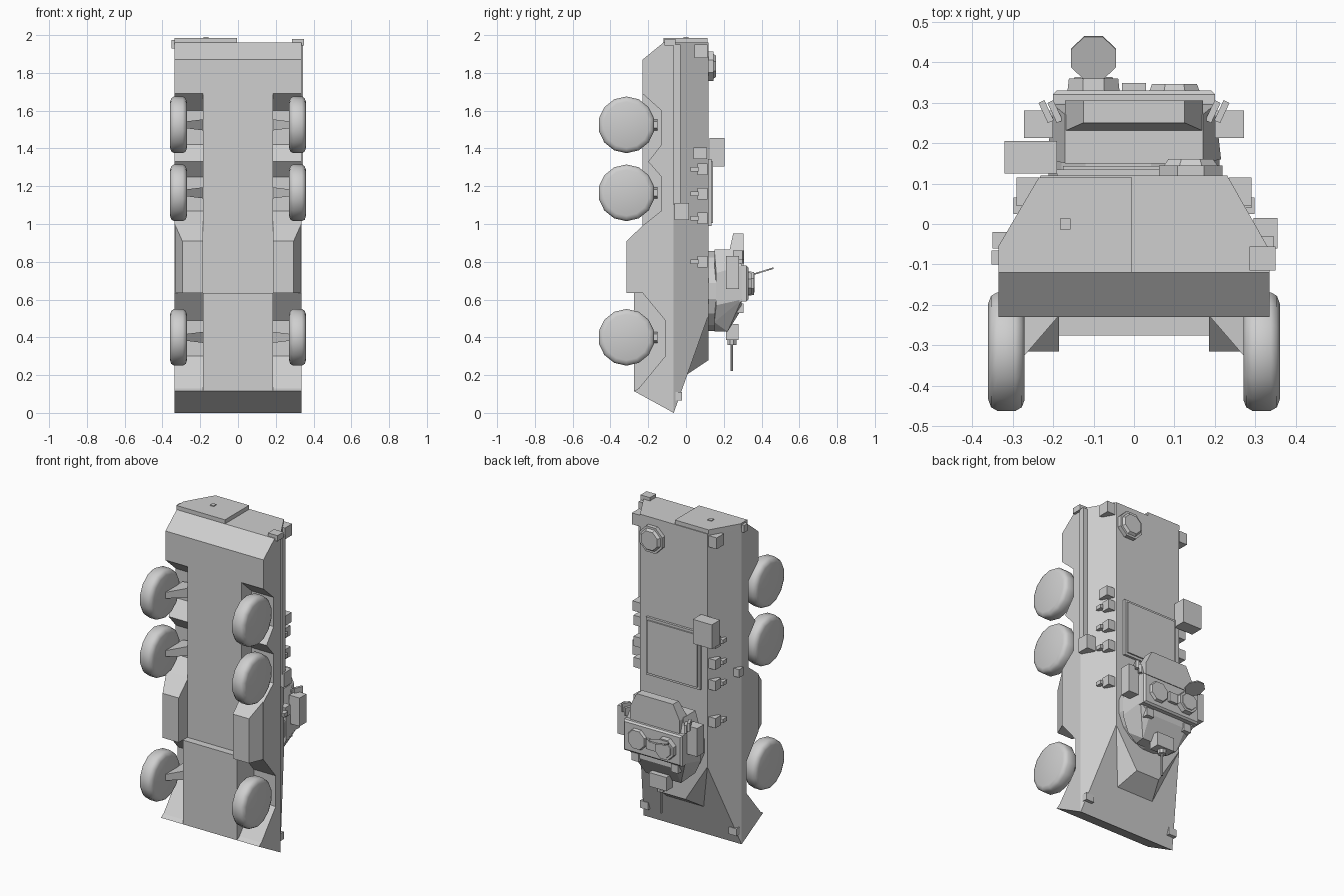
import bpy, bmesh, math
from mathutils import Matrix, Vector

if "Cube" in bpy.data.objects:
    bpy.data.objects.remove(bpy.data.objects["Cube"])

grey = bpy.data.materials.new("plain_grey")
grey.diffuse_color = (0.62, 0.62, 0.62, 1)
grey.use_nodes = True
grey.node_tree.nodes["Principled BSDF"].inputs["Base Color"].default_value = grey.diffuse_color


def finish(name, bm):
    bmesh.ops.recalc_face_normals(bm, faces=bm.faces[:])
    me = bpy.data.meshes.new(name)
    bm.to_mesh(me)
    bm.free()
    me.materials.append(grey)
    ob = bpy.data.objects.new(name, me)
    bpy.context.collection.objects.link(ob)
    return ob


def prism(name, yz, x0, x1):
    """Side profile (y, z) extruded along x."""
    bm = bmesh.new()
    f = bm.faces.new([bm.verts.new((x0, y, z)) for y, z in yz])
    r = bmesh.ops.extrude_face_region(bm, geom=[f])
    bmesh.ops.translate(bm, vec=(x1 - x0, 0, 0),
                        verts=[v for v in r["geom"] if isinstance(v, bmesh.types.BMVert)])
    return finish(name, bm)


def solid(name, pts, mirror=False):
    """Convex solid through points, optionally adding the x-mirrored points."""
    bm = bmesh.new()
    pts = list(pts) + ([(-x, y, z) for x, y, z in pts] if mirror else [])
    r = bmesh.ops.convex_hull(bm, input=[bm.verts.new(p) for p in pts])
    bmesh.ops.delete(bm, geom=list({g for g in r["geom_interior"] + r["geom_unused"]
                                    if isinstance(g, bmesh.types.BMVert)}), context='VERTS')
    bmesh.ops.dissolve_limit(bm, angle_limit=0.01, verts=bm.verts[:], edges=bm.edges[:])
    return finish(name, bm)


def box(name, x, y, z, tilt=0):
    bm = bmesh.new()
    bmesh.ops.create_cube(bm, size=1)
    size = Vector((x[1] - x[0], y[1] - y[0], z[1] - z[0]))
    mid = Vector((x[0] + x[1], y[0] + y[1], z[0] + z[1])) / 2
    bm.transform(Matrix.Translation(mid) @ Matrix.Rotation(tilt, 4, 'Z')
                 @ Matrix.Diagonal((*size, 1)))
    return finish(name, bm)


def pair(name, x, y, z, tilt=0):
    box(name + "_right", x, y, z, tilt)
    box(name + "_left", (-x[1], -x[0]), y, z, -tilt)


def drum(name, mid, r0, r1, depth, n, rot):
    bm = bmesh.new()
    bmesh.ops.create_cone(bm, cap_ends=True, segments=n, radius1=r0, radius2=r1, depth=depth)
    bm.transform(Matrix.Translation(mid) @ rot @ Matrix.Rotation(math.pi / n, 4, 'Z'))
    return finish(name, bm)


UP = Matrix.Rotation(-math.pi / 2, 4, 'X')      # drum axis along +y

# Hull: sloped upper body, central tub, side sponsons with wheel arches
solid("upper_hull", [(.335, -.065, 0), (.335, -.065, 1.96),
                     (.23, .12, .52), (.23, .12, 1.96)], True)
tail = [(-.23, 1.87), (-.12, 1.96), (-.065, 1.96), (-.065, 0), (-.275, .115)]
prism("belly_tub", [(-.275, .635), (-.23, .635)] + tail, -.185, .185)
arches = [(-.25, .13), (-.11, .30), (-.11, .49), (-.23, .635), (-.23, .99), (-.13, 1.07),
          (-.13, 1.25), (-.20, 1.33), (-.13, 1.42), (-.13, 1.60), (-.23, 1.69)]
for s, side in ((1, "right"), (-1, "left")):
    prism("sponson_" + side, arches + tail, s * .185, s * .335)
    solid("side_locker_" + side, [(s * x, y, z) for x, y, z in (
        (.185, -.22, .635), (.335, -.22, .635), (.185, -.22, 1.0), (.335, -.22, 1.0),
        (.185, -.315, .635), (.295, -.315, .635), (.185, -.315, .91), (.295, -.315, .91))])
solid("driver_hood", [(.13, 0, .2), (.08, .12, .28), (.23, .12, .52), (.13, .05, .5)], True)

# Wheels and axle arms
tyre = [(.27, 0), (.27, .122), (.277, .141), (.292, .15), (.338, .15),
        (.353, .141), (.36, .122), (.36, 0)]
for i, zc in enumerate((.40, 1.165, 1.525)):
    for s, side in ((1, "right"), (-1, "left")):
        bm = bmesh.new()
        vs = [bm.verts.new((s * x, -.315, zc + r)) for x, r in tyre]
        es = [bm.edges.new(e) for e in zip(vs, vs[1:])]
        bmesh.ops.spin(bm, geom=vs + es, cent=(0, -.315, zc), axis=(1, 0, 0),
                       angle=2 * math.pi, steps=14)
        bmesh.ops.remove_doubles(bm, verts=bm.verts[:], dist=1e-4)
        wheel = finish(f"wheel_{side}_{i + 1}", bm)
        for o in bpy.context.selected_objects:
            o.select_set(False)
        wheel.select_set(True)
        bpy.context.view_layer.objects.active = wheel
        bpy.ops.object.shade_smooth_by_angle(angle=math.radians(40))
        solid(f"axle_{side}_{i + 1}", [(s * x, y, zc + d * k) for d in (-1, 1) for x, y, k in (
            (.18, -.22, .03), (.18, -.15, .03), (.275, -.33, .018), (.275, -.15, .018))])

# Rear door, handle, lamps and rail
door = [(-.335, -.12), (-.335, -.055), (-.235, .115), (-.005, .115), (-.005, -.12)]
solid("rear_door", [(x, y, z) for x, y in door for z in (1.955, 1.985)])
box("door_handle", (-.183, -.157), (-.013, .013), (1.98, 1.99))
box("rear_lamp_right", (.285, .35), (-.115, -.055), (1.945, 1.98))
box("rear_lamp_left", (-.352, -.32), (-.10, -.065), (1.93, 1.975))
pair("rear_corner_box", (.235, .29), (.045, .115), (1.88, 1.95))
box("side_rail", (.30, .345), (-.065, -.03), (1.1, 1.95))
box("side_box_right", (.295, .355), (-.06, .015), (1.02, 1.11))
box("side_box_left", (-.35, -.31), (-.06, -.02), (1.05, 1.10))
pair("head_lamp", (.275, .33), (-.065, -.022), (.065, .11))

# Roof fittings
drum("rear_hatch_ring", (.14, .13, 1.835), .085, .085, .03, 8, UP)
drum("rear_hatch_lid", (.14, .15, 1.835), .075, .06, .02, 8, UP)
box("roof_hatch_frame", (-.19, .18), (.11, .135), (.99, 1.345))
box("roof_hatch_plate", (-.175, .165), (.13, .143), (1.005, 1.33))
box("roof_stowage_box", (-.32, -.19), (.125, .205), (1.305, 1.455))
for i, zc in enumerate((.80, 1.03, 1.16, 1.29)):
    pair(f"side_periscope_{i + 1}", (.22, .28), (.06, .113), (zc - .03, zc + .03))
    pair(f"periscope_stem_{i + 1}", (.26, .298), (.025, .065), (zc - .012, zc + .012))
box("side_fixture", (.22, .29), (.04, .11), (1.345, 1.405))

# Turret body, bustle and roof
drum("turret_ring", (0, .14, .645), .215, .215, .06, 16, UP)
solid("turret_body", [(.11, .15, .43), (.17, .15, .48), (.215, .16, .57), (.215, .16, .74),
                      (.17, .15, .865), (.12, .22, .43), (.13, .295, .55), (.2, .295, .6),
                      (.2, .295, .78), (.17, .27, .865)], True)
solid("turret_bustle", [(.17, .23, .77), (.17, .305, .77), (.17, .23, .86), (.17, .305, .86),
                        (.125, .25, .95), (.125, .305, .95)], True)
solid("turret_roof", [(.2, .28, .59), (.2, .28, .78), (.2, .32, .59), (.2, .32, .78),
                      (.19, .33, .6), (.19, .33, .77)], True)
drum("commander_hatch", (-.1, .342, .685), .07, .066, .034, 8, UP)
drum("commander_hatch_rim", (-.1, .358, .685), .055, .05, .01, 8, UP)
drum("gunner_hatch", (.1, .336, .685), .068, .06, .02, 8, UP)
box("roof_sight", (-.03, .03), (.325, .348), (.65, .71))
drum("open_hatch_lid", (-.1, .41, .75), .06, .06, .008, 8,
     Matrix.Rotation(math.radians(17), 4, 'X'))

# Turret side stowage and launchers
pair("turret_side_box", (.2, .272), (.213, .28), (.655, .83))
for i in range(2):
    pair(f"launcher_{i + 1}", (.187 + .022 * i, .203 + .022 * i), (.25, .305),
         (.79 + .02 * i, .84 + .02 * i), math.radians(-25))
pair("front_sight_box", (.11, .16), (.25, .305), (.53, .58))

# Gun
box("gun_mantlet", (-.06, .06), (.212, .278), (.385, .47))
drum("gun_collar", (0, .243, .375), .025, .025, .03, 8, Matrix.Identity(4))
drum("gun_barrel", (0, .243, .30), .007, .007, .155, 8, Matrix.Identity(4))
